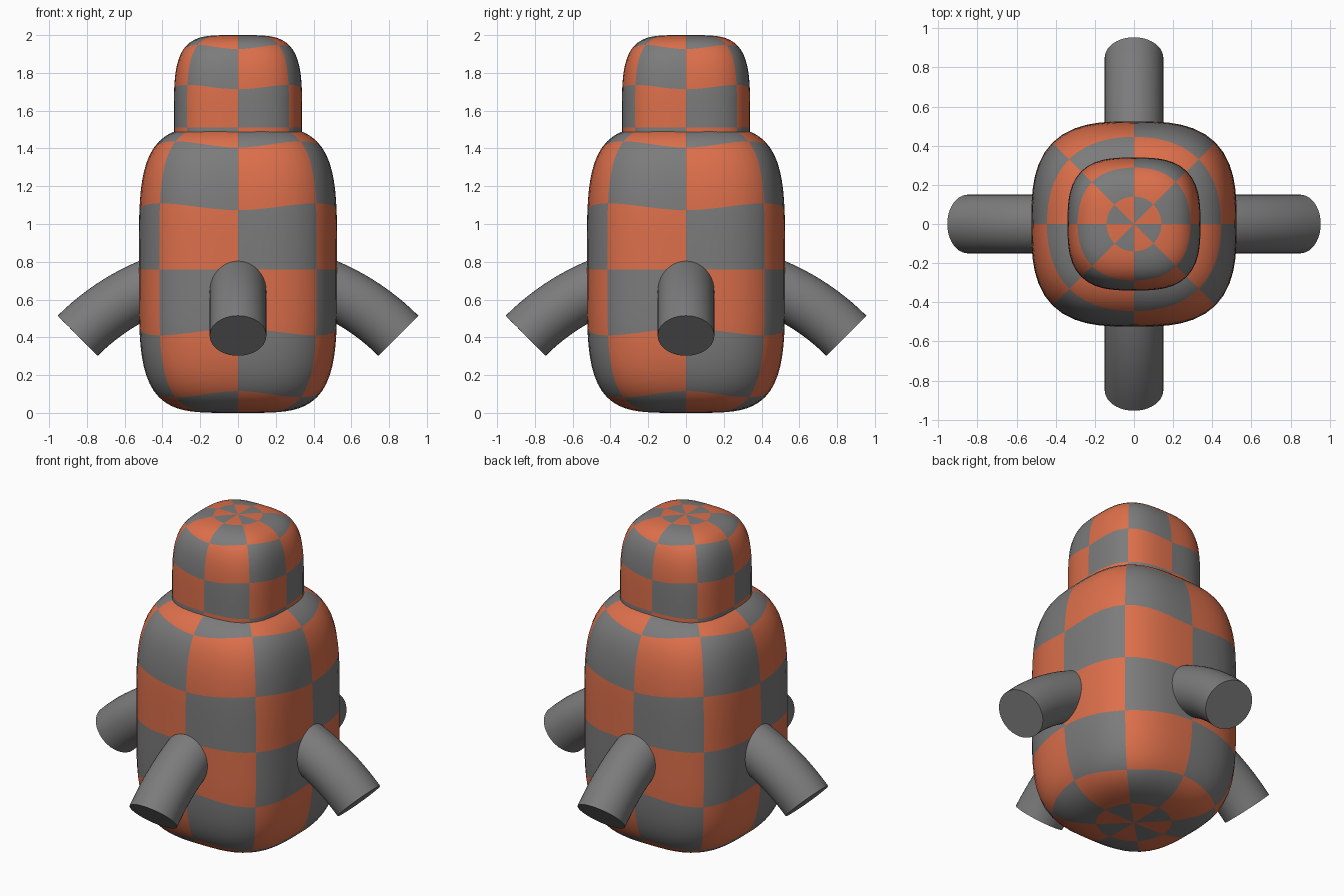
import bpy, bmesh, math
from mathutils import Matrix

if "Cube" in bpy.data.objects:
    bpy.data.objects.remove(bpy.data.objects["Cube"])


def material(name, rgb):
    m = bpy.data.materials.new(name)
    m.diffuse_color = (*rgb, 1)
    m.use_nodes = True
    m.node_tree.nodes["Principled BSDF"].inputs["Base Color"].default_value = m.diffuse_color
    return m


GREY = material("grey", (0.2, 0.2, 0.2))
ORANGE = material("orange", (0.72, 0.16, 0.07))


def finish(bm, name, mats):
    bmesh.ops.recalc_face_normals(bm, faces=bm.faces)
    me = bpy.data.meshes.new(name)
    bm.to_mesh(me)
    bm.free()
    ob = bpy.data.objects.new(name, me)
    bpy.context.collection.objects.link(ob)
    for m in mats:
        me.materials.append(m)
    bpy.ops.object.select_all(action='DESELECT')
    ob.select_set(True)
    bpy.context.view_layer.objects.active = ob
    bpy.ops.object.shade_smooth_by_angle(angle=math.radians(40))
    return ob


def checker_blob(name, half_w, half_h, zc, nv=4.2, nh=3.0, sub=7):
    """Rounded box, chequered in 8 sectors by 8 latitude bands."""
    n = 8 * sub
    bm = bmesh.new()

    def point(i, j):
        th, ph = 2 * math.pi * i / n, -math.pi / 2 + math.pi * j / n
        c, s, cp, sp = math.cos(th), math.sin(th), math.cos(ph), math.sin(ph)
        h = cp * (abs(c) ** nh + abs(s) ** nh) ** (1 / nh)
        r = (h ** nv + abs(sp) ** nv) ** (-1 / nv)
        return (half_w * r * cp * c, half_w * r * cp * s, zc + half_h * r * sp)

    rings = [[bm.verts.new(point(i, j)) for i in range(n)] for j in range(1, n)]
    south = bm.verts.new((0, 0, zc - half_h))
    north = bm.verts.new((0, 0, zc + half_h))
    for j in range(n):
        for i in range(n):
            k = (i + 1) % n
            if j == 0:
                f = bm.faces.new((south, rings[0][k], rings[0][i]))
            elif j == n - 1:
                f = bm.faces.new((rings[-1][i], rings[-1][k], north))
            else:
                a, b = rings[j - 1], rings[j]
                f = bm.faces.new((a[i], a[k], b[k], b[i]))
            f.material_index = (i // sub + j // sub) % 2
    return finish(bm, name, [GREY, ORANGE])


def bent_leg(name, turn, bend=1.2, rad=0.15, zc=0.76, sides=40, steps=16):
    """Tube following a 45 degree arc outwards and down."""
    bm = bmesh.new()
    rot = Matrix.Rotation(turn, 3, 'Z')
    rings = []
    for s in range(steps + 1):
        t = math.radians(10 + 35 * s / steps)
        ring = []
        for k in range(sides):
            a = 2 * math.pi * k / sides
            q = bend + rad * math.cos(a)
            p = (q * math.sin(t), rad * math.sin(a), zc - bend + q * math.cos(t))
            ring.append(bm.verts.new(p))
        rings.append(ring)
    for a, b in zip(rings, rings[1:]):
        for k in range(sides):
            m = (k + 1) % sides
            bm.faces.new((a[k], a[m], b[m], b[k]))
    bm.faces.new(rings[0])
    bm.faces.new(rings[-1])
    bmesh.ops.rotate(bm, matrix=rot, verts=bm.verts)
    return finish(bm, name, [GREY])


# Body and head
checker_blob("body", 0.525, 0.76, 0.76)
checker_blob("head", 0.34, 0.488, 1.512)

# Four bent legs
for i, side in enumerate(("right", "back", "left", "front")):
    bent_leg(side + "_leg", i * math.pi / 2)
